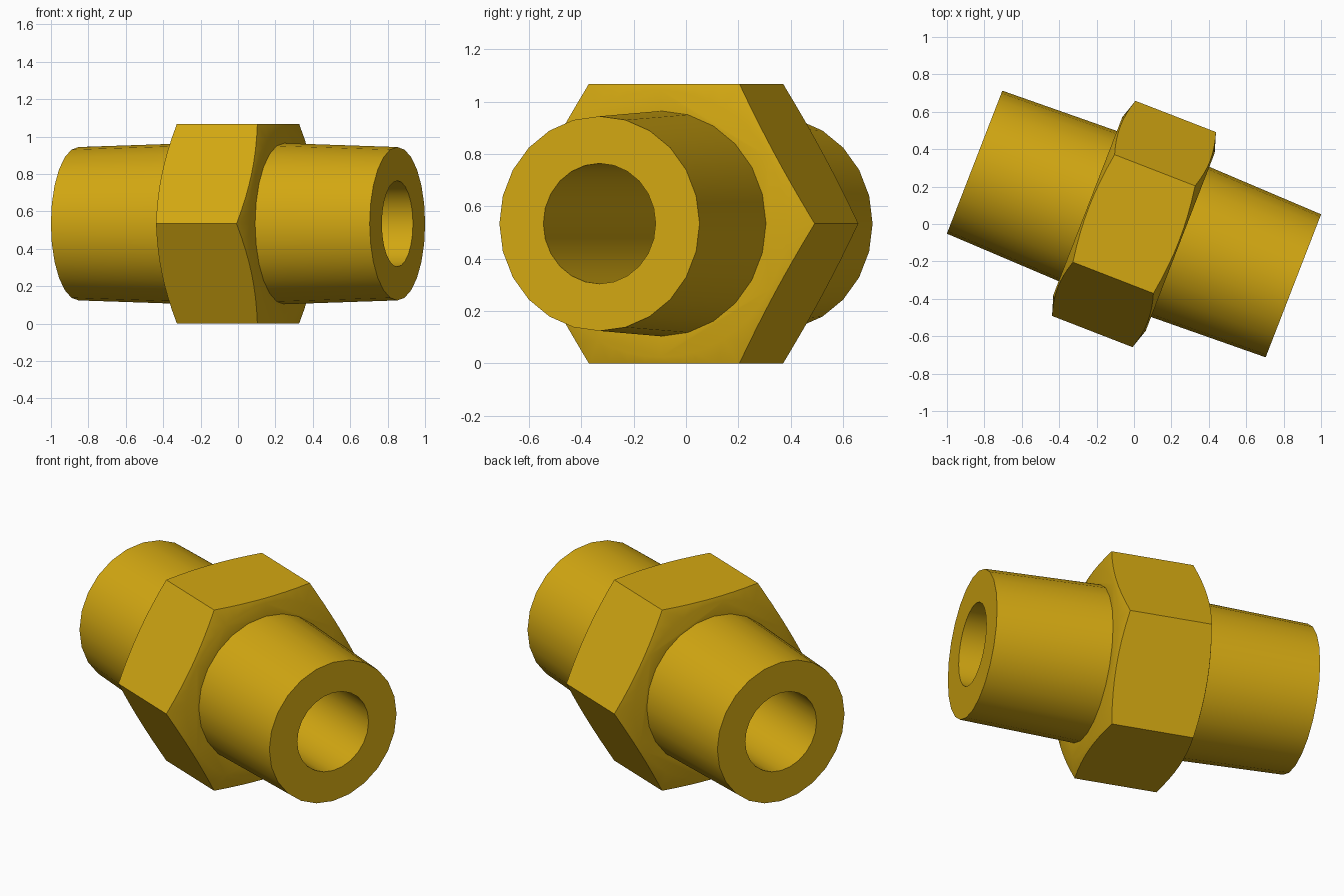
import bpy
import bmesh
from math import sin, cos, pi, radians
from mathutils import Matrix

cube = bpy.data.objects.get("Cube")
if cube:
    bpy.data.objects.remove(cube, do_unlink=True)

HALF_LENGTH = 0.914
CENTRE = 0.534
HEX_RADIUS = CENTRE / cos(pi / 6)

brass = bpy.data.materials.new("brass")
brass.use_nodes = True
colour = (0.65, 0.39, 0.006, 1)
brass.diffuse_color = colour
brass.node_tree.nodes["Principled BSDF"].inputs["Base Color"].default_value = colour


def lathe(name, profile, sides):
    """Closed solid turned about the x axis from (x, radius) pairs."""
    bm = bmesh.new()
    rings = []
    for x, r in profile:
        angles = [2 * pi * i / sides for i in range(sides)]
        rings.append([bm.verts.new((x, r * cos(a), r * sin(a))) for a in angles])
    for a, b in zip(rings, rings[1:]):
        for i in range(sides):
            j = (i + 1) % sides
            bm.faces.new((a[i], a[j], b[j], b[i]))
    bm.faces.new(rings[0])
    bm.faces.new(rings[-1])
    bmesh.ops.recalc_face_normals(bm, faces=bm.faces)
    mesh = bpy.data.meshes.new(name)
    bm.to_mesh(mesh)
    bm.free()
    mesh.materials.append(brass)
    obj = bpy.data.objects.new(name, mesh)
    bpy.context.collection.objects.link(obj)
    return obj


def combine(target, tool, operation):
    """Apply a boolean and discard the tool."""
    mod = target.modifiers.new("combine", "BOOLEAN")
    mod.operation = operation
    mod.solver = "EXACT"
    mod.object = tool
    bpy.context.view_layer.objects.active = target
    bpy.ops.object.modifier_apply(modifier=mod.name)
    bpy.data.objects.remove(tool, do_unlink=True)


# Hexagonal nut with chamfered corners
fitting = lathe("hex_pipe_fitting", [(-0.4, HEX_RADIUS), (0.4, HEX_RADIUS)], 6)
chamfer = lathe("chamfer", [(-0.265, 0.51), (-0.2, 0.713), (0.2, 0.713), (0.265, 0.51)], 48)
combine(fitting, chamfer, "INTERSECT")

# Tapered spigots on both sides
spigots = lathe("spigots", [(-HALF_LENGTH, 0.41), (-0.25, 0.431),
                            (0.25, 0.431), (HALF_LENGTH, 0.41)], 24)
combine(fitting, spigots, "UNION")

# Through bore
bore = lathe("bore", [(-1.1, 0.23), (1.1, 0.23)], 24)
combine(fitting, bore, "DIFFERENCE")

# Turn to its resting angle and lift onto the floor
fitting.data.transform(Matrix.Translation((0, 0, CENTRE)) @ Matrix.Rotation(radians(-21.2), 4, "Z"))
bpy.ops.object.select_all(action="DESELECT")
fitting.select_set(True)
bpy.context.view_layer.objects.active = fitting
bpy.ops.object.shade_smooth_by_angle(angle=radians(30))
